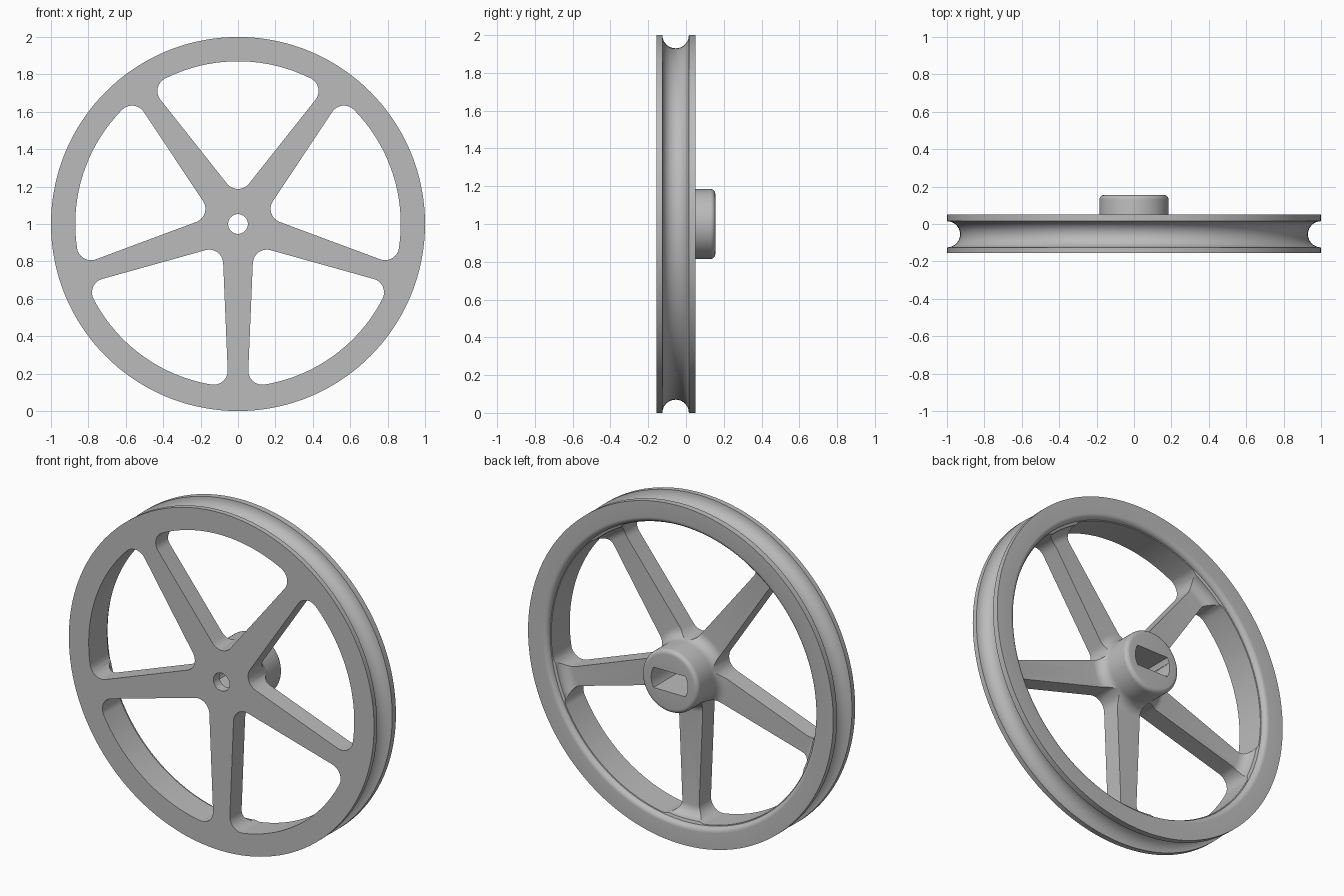
import bpy, bmesh, math
from math import sin, cos, pi, radians, atan2

if "Cube" in bpy.data.objects:
    bpy.data.objects.remove(bpy.data.objects["Cube"])

SEG = 144
FRONT, RIM_BACK, HUB_BACK, WEB = -0.155, 0.05, 0.155, -0.045

grey = bpy.data.materials.new("light grey")
grey.diffuse_color = (0.5, 0.5, 0.5, 1)
grey.use_nodes = True
grey.node_tree.nodes["Principled BSDF"].inputs["Base Color"].default_value = grey.diffuse_color


def arc(cx, cy, r, a0, a1, n=8):
    """Points on an arc, angles in degrees."""
    return [(cx + r * cos(radians(a0 + (a1 - a0) * i / n)),
             cy + r * sin(radians(a0 + (a1 - a0) * i / n))) for i in range(n + 1)]


def make_object(name, bm):
    bmesh.ops.recalc_face_normals(bm, faces=bm.faces)
    me = bpy.data.meshes.new(name)
    bm.to_mesh(me)
    bm.free()
    ob = bpy.data.objects.new(name, me)
    bpy.context.collection.objects.link(ob)
    me.materials.append(grey)
    return ob


def add_prism(bm, pts, y0, y1):
    """Extrude an x-z outline along y (wheel axis at z = 1)."""
    a = [bm.verts.new((x, y0, z + 1)) for x, z in pts]
    b = [bm.verts.new((x, y1, z + 1)) for x, z in pts]
    bm.faces.new(a)
    bm.faces.new(b[::-1])
    for i in range(len(pts)):
        j = (i + 1) % len(pts)
        bm.faces.new((a[i], b[i], b[j], a[j]))


def cut(target, cutter):
    mod = target.modifiers.new("cut", 'BOOLEAN')
    mod.operation, mod.solver, mod.object = 'DIFFERENCE', 'EXACT', cutter
    bpy.context.view_layer.objects.active = target
    bpy.ops.object.modifier_apply(modifier=mod.name)
    bpy.data.objects.remove(cutter)


# Wheel cross-section (radius, y): front, grooved rim, web, hub
profile = [(0, FRONT), (1, FRONT)]
profile += arc(1.0, -0.055, 0.07, 270, 90, 16)
profile += [(1, RIM_BACK)]
profile += arc(0.905, RIM_BACK - 0.03, 0.03, 90, 180, 6)
profile += arc(0.80, WEB + 0.06, 0.06, 0, -90)
profile += arc(0.245, WEB + 0.06, 0.06, 270, 180)
profile += arc(0.16, HUB_BACK - 0.025, 0.025, 0, 90, 6)
profile += [(0, HUB_BACK)]

# Revolved wheel body
bm = bmesh.new()
rings = []
for r, y in profile:
    if r == 0:
        rings.append([bm.verts.new((0, y, 1))] * SEG)
    else:
        rings.append([bm.verts.new((r * cos(2 * pi * k / SEG), y,
                                    1 + r * sin(2 * pi * k / SEG))) for k in range(SEG)])
for p, q in zip(rings, rings[1:]):
    for k in range(SEG):
        n = (k + 1) % SEG
        bm.faces.new(list(dict.fromkeys((p[k], p[n], q[n], q[k]))))
wheel = make_object("pulley_wheel", bm)

# One rounded window between two tapered spokes, centred on +z
R, F = 0.87, 0.075                     # window outer radius, corner radius
W0, TAPER = 0.088, 0.042               # spoke half width = W0 - TAPER * r
half = radians(36) + math.atan(TAPER)  # angle of the window side from +z
tip = W0 / (sin(radians(36)) + TAPER * cos(radians(36)))
c0 = tip + F / sin(half)               # inner corner centre
b = c0 * cos(half)                     # run from there to the outer corner centre
t = -b + math.sqrt(b * b - c0 * c0 + (R - F) ** 2)
ox, oz = t * sin(half), c0 + t * cos(half)
rim_a = math.degrees(atan2(oz, ox))
side = arc(0, c0, F, -90, -math.degrees(half), 6)
side += arc(ox, oz, F, -math.degrees(half), rim_a, 12)
side += arc(0, 0, R, rim_a, 90, 14)[1:]
outline = side + [(-x, z) for x, z in side[-2:0:-1]]

bm = bmesh.new()
for k in range(5):
    a = 2 * pi * k / 5
    add_prism(bm, [(x * cos(a) - z * sin(a), x * sin(a) + z * cos(a)) for x, z in outline], -0.4, 0.4)
cut(wheel, make_object("window_cutter", bm))

# Double-flat shaft socket from the back
flat = math.degrees(math.asin(0.5))
bm = bmesh.new()
add_prism(bm, arc(0, 0, 0.12, -flat, flat, 12) + arc(0, 0, 0.12, 180 - flat, 180 + flat, 12), -0.1, 0.4)
cut(wheel, make_object("socket_cutter", bm))

# Round screw hole through the front
bm = bmesh.new()
add_prism(bm, arc(0, 0, 0.053, 0, 360, 32)[:-1], -0.4, 0.0)
cut(wheel, make_object("hole_cutter", bm))

# Smooth curved surfaces, crisp edges
bpy.ops.object.select_all(action='DESELECT')
wheel.select_set(True)
bpy.context.view_layer.objects.active = wheel
bpy.ops.object.shade_smooth_by_angle(angle=radians(30))
